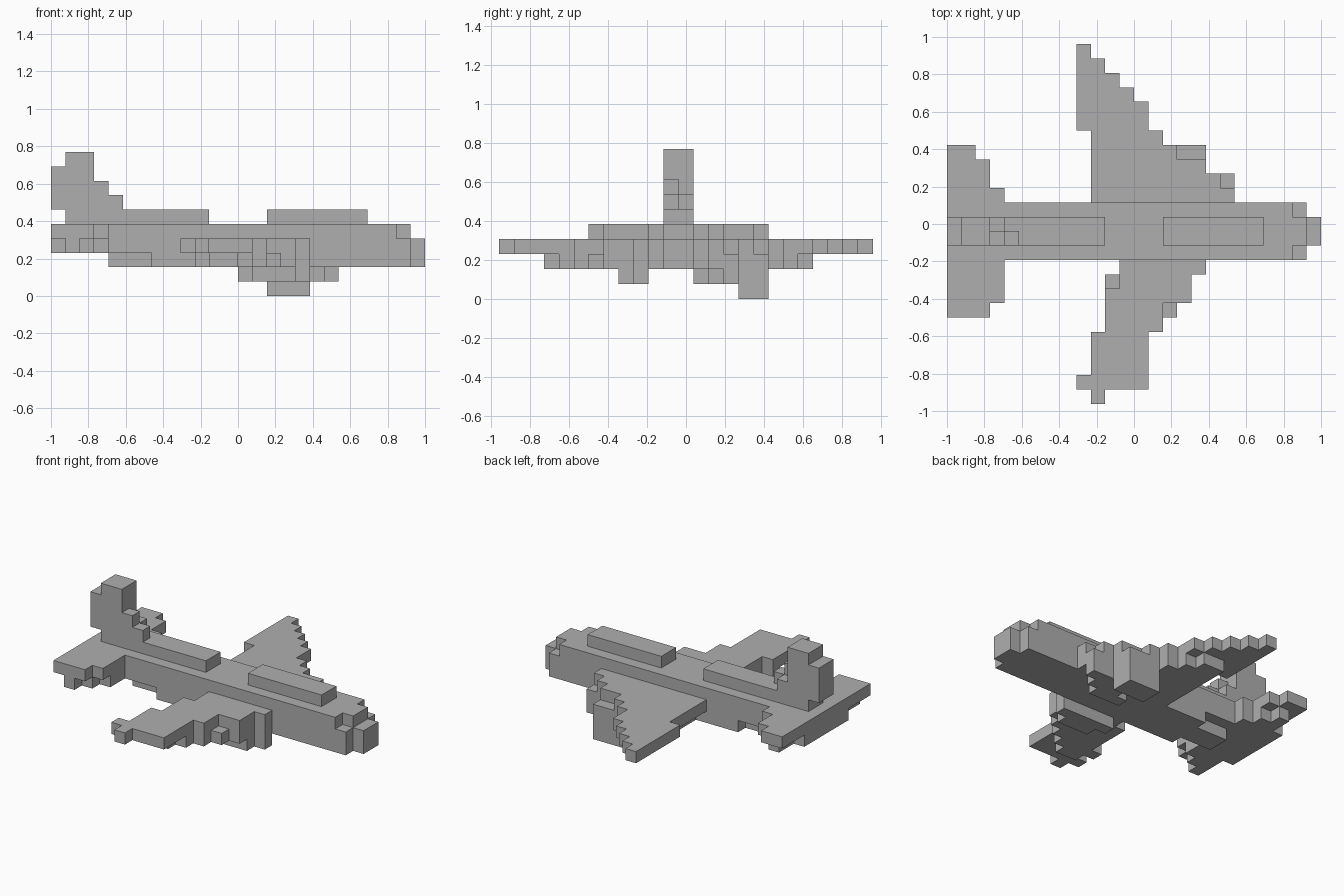
import bpy
import bmesh
from mathutils import Vector

default = bpy.data.objects.get("Cube")
if default:
    bpy.data.objects.remove(default, do_unlink=True)

# Single plain grey
grey = bpy.data.materials.new("plain_grey")
grey.use_nodes = True
grey.diffuse_color = (0.43, 0.43, 0.43, 1)
grey.node_tree.nodes["Principled BSDF"].inputs["Base Color"].default_value = grey.diffuse_color

UNIT = 1 / 13                      # edge length of one block
CENTRE = Vector((13, 12.5, 0))     # grid position of the origin
parts = {}


def box(name, xs, ys, zs):
    """Fill a block of cells; each range is (first, end)."""
    cells = parts.setdefault(name, set())
    cells.update((x, y, z) for x in range(*xs) for y in range(*ys) for z in range(*zs))


def rows(name, first_row, level, spans):
    """Fill one layer, row by row along y."""
    for n, span in enumerate(spans):
        box(name, span, (first_row + n, first_row + n + 1), (level, level + 1))


# Fuselage with narrowed belly at the rear and a stepped nose
box("fuselage", (0, 24), (10, 14), (3, 5))
box("fuselage", (7, 24), (10, 14), (2, 3))
box("rear_belly", (4, 7), (11, 13), (2, 3))
box("nose", (24, 25), (10, 14), (2, 4))
box("nose", (24, 25), (11, 13), (4, 5))
box("nose", (25, 26), (11, 13), (2, 4))

# Raised strips along the back
box("rear_spine", (1, 11), (11, 13), (5, 6))
box("front_spine", (15, 22), (11, 13), (5, 6))

# Upright tail fin with uneven steps at its foot
box("tail_fin", (0, 3), (11, 13), (6, 9))
box("tail_fin", (1, 3), (11, 13), (9, 10))
box("tail_fin", (3, 4), (11, 12), (6, 8))
box("tail_fin", (3, 4), (12, 13), (6, 7))
box("tail_fin", (4, 5), (11, 12), (6, 7))

# Tailplane and its ragged lower layer
rows("tailplane", 6, 4, [(0, 3)] + [(0, 4)] * 3)
rows("tailplane", 14, 4, [(0, 4), (0, 3), (0, 3), (0, 2)])
rows("tailplane_underside", 6, 3, [(1, 2), (1, 3), (1, 4), (0, 4)])
rows("tailplane_underside", 14, 3, [(0, 4), (1, 3), (1, 2)])

# Wing on the front side
rows("front_wing", 0, 3, [(10, 11), (9, 14), (10, 14), (10, 14), (10, 14),
                          (11, 15), (11, 15), (11, 17), (12, 17), (12, 18)])
rows("front_wing_underside", 3, 2, [(11, 13), (10, 14), (11, 15), (11, 16),
                                    (11, 17), (11, 17), (12, 18)])

# Wing on the back side
rows("back_wing", 14, 3, [(10, 20), (10, 19), (10, 18), (10, 16), (10, 15), (9, 14),
                          (9, 14), (9, 13), (9, 12), (9, 11), (9, 10)])
rows("back_wing_underside", 14, 2, [(11, 20), (11, 20), (11, 18), (11, 18),
                                    (11, 15), (11, 14), (11, 13)])

# Engines below the wings
rows("front_engine", 8, 1, [(14, 17), (13, 18)])
rows("back_inner_engine", 13, 1, [(15, 18), (16, 19), (17, 20)])
box("back_outer_engine", (15, 18), (16, 18), (0, 2))

# Build the outer faces of every part
solid = set().union(*parts.values())
CORNERS = ((-1, -1), (1, -1), (1, 1), (-1, 1))
for name, cells in parts.items():
    bm = bmesh.new()
    for cell in sorted(cells):
        middle = Vector(cell) + Vector((0.5, 0.5, 0.5)) - CENTRE
        for axis in range(3):
            for side in (-1, 1):
                step = [0, 0, 0]
                step[axis] = side
                if tuple(c + s for c, s in zip(cell, step)) in solid:
                    continue
                quad = []
                for a, b in CORNERS:
                    corner = Vector(step)
                    corner[(axis + 1) % 3] = a
                    corner[(axis + 2) % 3] = b
                    quad.append(bm.verts.new((middle + corner / 2) * UNIT))
                bm.faces.new(quad if side > 0 else quad[::-1])
    bmesh.ops.remove_doubles(bm, verts=bm.verts, dist=UNIT / 100)
    mesh = bpy.data.meshes.new(name)
    bm.to_mesh(mesh)
    bm.free()
    mesh.materials.append(grey)
    bpy.context.collection.objects.link(bpy.data.objects.new(name, mesh))
